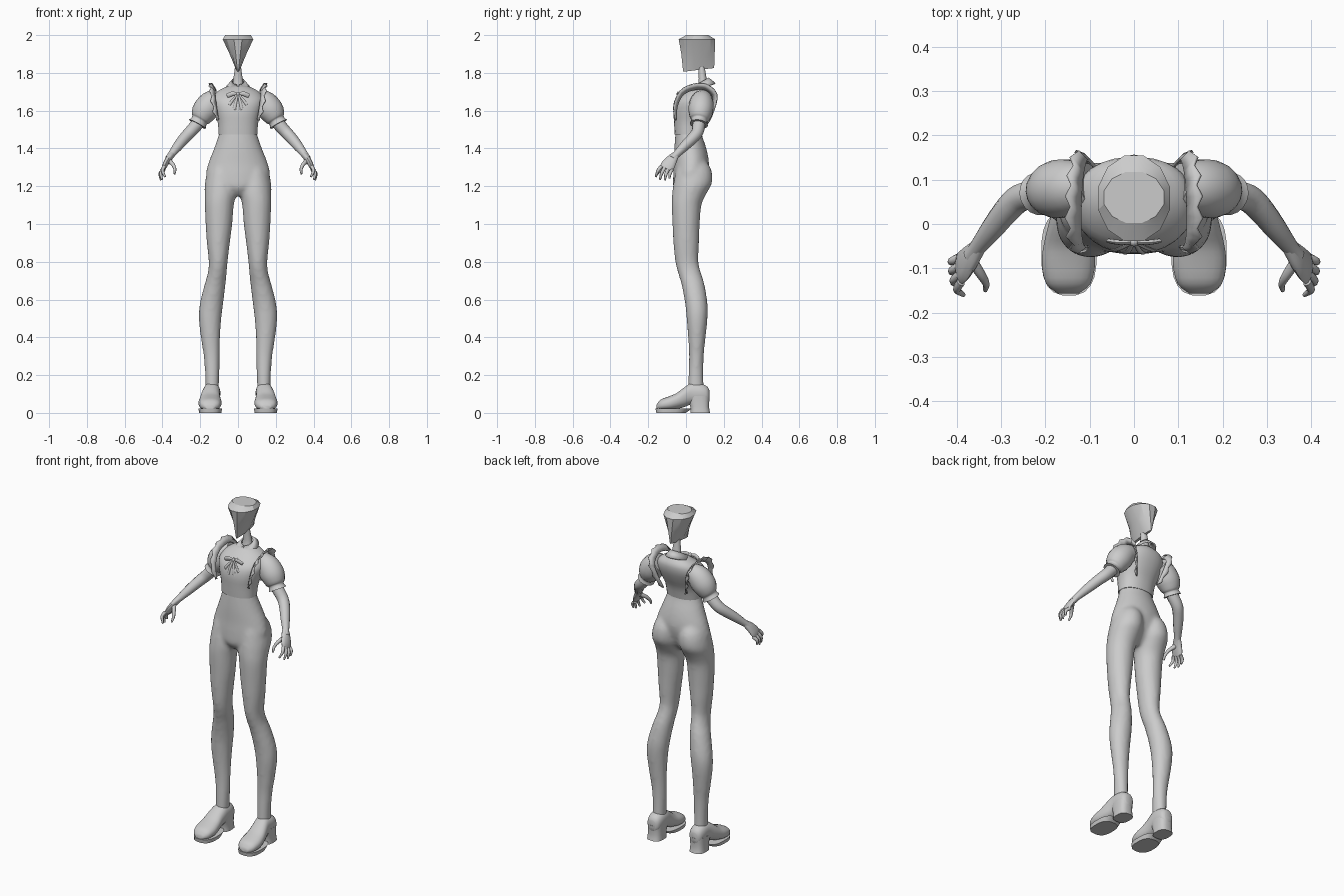
import bpy, bmesh, math
from mathutils import Vector

if "Cube" in bpy.data.objects:
    bpy.data.objects.remove(bpy.data.objects["Cube"])

grey = bpy.data.materials.new("plain grey")
grey.diffuse_color = (0.6, 0.6, 0.6, 1)
grey.use_nodes = True
grey.node_tree.nodes["Principled BSDF"].inputs["Base Color"].default_value = grey.diffuse_color


def finish(name, bm, mirror=False, smooth=50, solid=0):
    bmesh.ops.recalc_face_normals(bm, faces=bm.faces)
    me = bpy.data.meshes.new(name)
    bm.to_mesh(me)
    bm.free()
    me.materials.append(grey)
    ob = bpy.data.objects.new(name, me)
    bpy.context.collection.objects.link(ob)
    bpy.ops.object.select_all(action='DESELECT')
    bpy.context.view_layer.objects.active = ob
    ob.select_set(True)
    if smooth:
        bpy.ops.object.shade_smooth_by_angle(angle=math.radians(smooth))
    if solid:
        ob.modifiers.new("Thickness", 'SOLIDIFY').thickness = solid
    if mirror:
        ob.modifiers.new("Mirror", 'MIRROR')
    return ob


def smooth_rows(rows, steps):
    """Catmull-Rom interpolation between rows of numbers."""
    out = []
    for i in range(len(rows) - 1):
        p0, p1 = rows[max(i - 1, 0)], rows[i]
        p2, p3 = rows[i + 1], rows[min(i + 2, len(rows) - 1)]
        for s in range(steps):
            t = s / steps
            out.append([0.5 * (2 * b + (c - a) * t + (2 * a - 5 * b + 4 * c - d) * t * t
                               + (3 * b - a - 3 * c + d) * t ** 3)
                        for a, b, c, d in zip(p0, p1, p2, p3)])
    return out + [list(rows[-1])]


def skin(bm, rings):
    vs = [[bm.verts.new(p) for p in r] for r in rings]
    n = len(vs[0])
    for a, b in zip(vs, vs[1:]):
        for i in range(n):
            bm.faces.new((a[i], a[(i + 1) % n], b[(i + 1) % n], b[i]))
    bm.faces.new(vs[0])
    bm.faces.new(vs[-1])


def loft(bm, rows, axis='z', sides=20, steps=3, power=1.0):
    """Rows are (position, a0, a1, b0, b1): extents of each oval section."""
    rings = []
    for t, a0, a1, b0, b1 in smooth_rows(rows, steps):
        ring = []
        for k in range(sides):
            w = 2 * math.pi * (k + 0.5) / sides
            c, s = math.cos(w), math.sin(w)
            a = (a0 + a1) / 2 + (a1 - a0) / 2 * math.copysign(abs(c) ** power, c)
            b = (b0 + b1) / 2 + (b1 - b0) / 2 * math.copysign(abs(s) ** power, s)
            ring.append((a, b, t) if axis == 'z' else (a, t, b))
        rings.append(ring)
    skin(bm, rings)


def tube(bm, rows, sides=12, steps=3):
    """Rows are (x, y, z, radius across, radius along y)."""
    rows = smooth_rows(rows, steps)
    pts = [Vector(r[:3]) for r in rows]
    rings = []
    for i, r in enumerate(rows):
        t = (pts[min(i + 1, len(pts) - 1)] - pts[max(i - 1, 0)]).normalized()
        u = t.cross(Vector((0, 1, 0))).normalized()
        v = u.cross(t)
        rings.append([pts[i] + u * r[3] * math.cos(w) + v * r[4] * math.sin(w)
                      for w in (2 * math.pi * k / sides for k in range(sides))])
    skin(bm, rings)


def strip(bm, inner, outer):
    a = [bm.verts.new(p) for p in inner]
    b = [bm.verts.new(p) for p in outer]
    for i in range(len(a) - 1):
        bm.faces.new((a[i], a[i + 1], b[i + 1], b[i]))


# Hips and legs, fused into one smooth skin
LEG = [(1.37, .04, .11, -.02, .07), (1.30, .008, .155, -.05, .13), (1.22, .004, .175, -.066, .139),
       (1.16, .008, .177, -.074, .108), (1.10, .022, .176, -.076, .082), (1.0, .030, .172, -.072, .073),
       (.9, .043, .165, -.067, .069), (.8, .055, .155, -.057, .066), (.74, .060, .160, -.042, .08),
       (.68, .066, .177, -.024, .098), (.58, .078, .202, -.005, .114), (.5, .088, .208, .003, .114),
       (.4, .095, .197, .011, .104), (.3, .097, .182, .016, .094), (.2, .099, .174, .013, .092),
       (.11, .102, .172, .01, .095)]
bm = bmesh.new()
for side in (1, -1):
    loft(bm, [(z, side * a, side * b, c, d) for z, a, b, c, d in LEG])
loft(bm, [(1.15, -.04, .04, -.035, .05), (1.19, -.12, .12, -.066, .085), (1.25, -.168, .168, -.068, .11),
          (1.32, -.158, .158, -.064, .122), (1.40, -.127, .127, -.062, .108),
          (1.48, -.1, .1, -.056, .082), (1.53, -.095, .095, -.05, .08)], sides=28)
bmesh.ops.recalc_face_normals(bm, faces=bm.faces)
body = finish("hips_and_legs", bm, smooth=180)
rm = body.modifiers.new("Fuse", 'REMESH')
rm.mode = 'VOXEL'
rm.voxel_size = 0.011
rm.use_smooth_shade = True
sm = body.modifiers.new("Soften", 'SMOOTH')
sm.factor, sm.iterations = 0.5, 5

# Blouse
bm = bmesh.new()
loft(bm, [(1.475, -.103, .103, -.06, .085), (1.54, -.108, .108, -.064, .1), (1.60, -.125, .125, -.066, .128),
          (1.655, -.137, .137, -.05, .148), (1.70, -.112, .112, -.005, .15), (1.73, -.055, .055, .04, .13)],
     sides=28, power=0.9)
finish("blouse", bm)

# Neck
bm = bmesh.new()
loft(bm, [(1.69, -.045, .045, .04, .13), (1.74, -.03, .03, .065, .115), (1.83, -.017, .017, .065, .1)], sides=12)
finish("neck", bm)

# Wedge head, widening towards the top
bm = bmesh.new()
loft(bm, [(1.815, -.009, .009, -.018, .152), (1.90, -.046, .046, -.028, .155), (1.978, -.084, .084, -.042, .158),
          (2.0, -.07, .07, 0, .12)], sides=12, steps=1)
for v in bm.verts:
    if v.co.z < 1.82:
        v.co.z += (v.co.y - .06) * .12
finish("head", bm, smooth=25)

# Puffed sleeves with flared cuffs
bm = bmesh.new()
tube(bm, [(x, y, z, r, r * .97) for x, y, z, r in
          [(.10, .09, 1.665, .05), (.14, .083, 1.642, .065), (.175, .078, 1.60, .068),
           (.197, .073, 1.56, .054), (.204, .071, 1.548, .043), (.215, .068, 1.528, .05)]], sides=18)
finish("puff_sleeve", bm, True)

# Bare arms
bm = bmesh.new()
tube(bm, [(x, y, z, r, r) for x, y, z, r in
          [(.17, .075, 1.59, .035), (.215, .068, 1.53, .034), (.255, .06, 1.485, .032), (.285, .034, 1.453, .030),
           (.32, -.01, 1.41, .026), (.353, -.052, 1.367, .019), (.368, -.072, 1.345, .019)]])
finish("arm", bm, True)

# Hands: flat palm, four fingers and a thumb
bm = bmesh.new()
tube(bm, [(.35, -.05, 1.37, .017, .018), (.370, -.075, 1.342, .016, .030),
          (.386, -.095, 1.312, .014, .037), (.394, -.106, 1.292, .010, .034)])
for i, tip in enumerate([(.385, -.160, 1.25), (.402, -.138, 1.235), (.408, -.112, 1.232), (.410, -.088, 1.242)]):
    root = Vector((.391, -.131 + .019 * i, 1.305 - .006 * i))
    tip = Vector(tip)
    mid = (root + tip) / 2 + Vector((.012, -.003, .004))
    tube(bm, [(*root, .010, .010), (*mid, .009, .009), (*tip, .005, .005)], sides=8)
tube(bm, [(.365, -.085, 1.335, .013, .013), (.345, -.115, 1.315, .010, .011),
          (.334, -.135, 1.29, .008, .009), (.336, -.15, 1.265, .005, .005)], sides=8)
finish("hand", bm, True)

# Shoes: upper, sole and heel block
bm = bmesh.new()
loft(bm, [(-.157, .125, .172, .02, .042), (-.135, .098, .199, .014, .070), (-.09, .087, .209, .014, .088),
          (-.05, .090, .205, .02, .105), (-.01, .095, .196, .03, .135), (.03, .094, .186, .045, .158),
          (.08, .094, .184, .05, .155), (.112, .102, .176, .05, .14), (.124, .118, .160, .06, .12)],
     axis='y', power=0.85)
finish("shoe_upper", bm, True)
bm = bmesh.new()
loft(bm, [(0, .088, .206, -.158, .0), (.022, .084, .210, -.162, .03)], steps=1, power=0.75)
finish("shoe_sole", bm, True, smooth=35)
bm = bmesh.new()
loft(bm, [(.0, .095, .186, .022, .128), (.035, .097, .184, .022, .122), (.09, .095, .185, .0, .126)],
     steps=2, power=0.7)
finish("shoe_heel", bm, True, smooth=35)

# Shoulder ruffles running from the chest over the shoulder to the back
path = smooth_rows([(.100, -.052, 1.55), (.112, -.050, 1.62), (.118, -.018, 1.685), (.118, .04, 1.712),
                    (.115, .10, 1.712), (.105, .146, 1.67), (.088, .135, 1.60), (.07, .11, 1.53)], 3)
outer = []
for i, p in enumerate(path):
    u = i / (len(path) - 1)
    d = Vector((.6, (p[1] - .05) * 5, (p[2] - 1.6) * 6)).normalized()
    width = .008 + .034 * math.sin(math.pi * u) ** .7
    outer.append(Vector(p) + d * width + Vector((.006 * (-1) ** i, 0, 0)))
bm = bmesh.new()
strip(bm, path, outer)
finish("shoulder_ruffle", bm, True, solid=.007)

# Folded collar, open at the front
inner, outer = [], []
for k in range(19):
    w = math.radians(8 + k * 344 / 18)
    s, c = math.sin(w), math.cos(w)
    inner.append((.036 * s, .088 - .032 * c, 1.757 - .018 * c))
    outer.append((.068 * s, .070 - .087 * c, 1.718 - .028 * c))
bm = bmesh.new()
strip(bm, inner, outer)
finish("collar", bm, solid=.008)

# Neck ribbon: knot, loops and tails
bm = bmesh.new()
bmesh.ops.create_uvsphere(bm, u_segments=10, v_segments=6, radius=.011)
bmesh.ops.translate(bm, verts=bm.verts, vec=(0, -.04, 1.688))
finish("ribbon_knot", bm)
bm = bmesh.new()
tube(bm, [(.004, -.04, 1.688, .005, .005), (.03, -.042, 1.69, .012, .006), (.058, -.038, 1.678, .011, .005)], 8)
tube(bm, [(.004, -.042, 1.686, .005, .004), (.03, -.055, 1.655, .007, .004), (.046, -.06, 1.632, .008, .003)], 8)
tube(bm, [(.002, -.042, 1.686, .005, .004), (.012, -.06, 1.645, .007, .004), (.02, -.066, 1.605, .008, .003)], 8)
finish("ribbon_loops_and_tails", bm, True)
